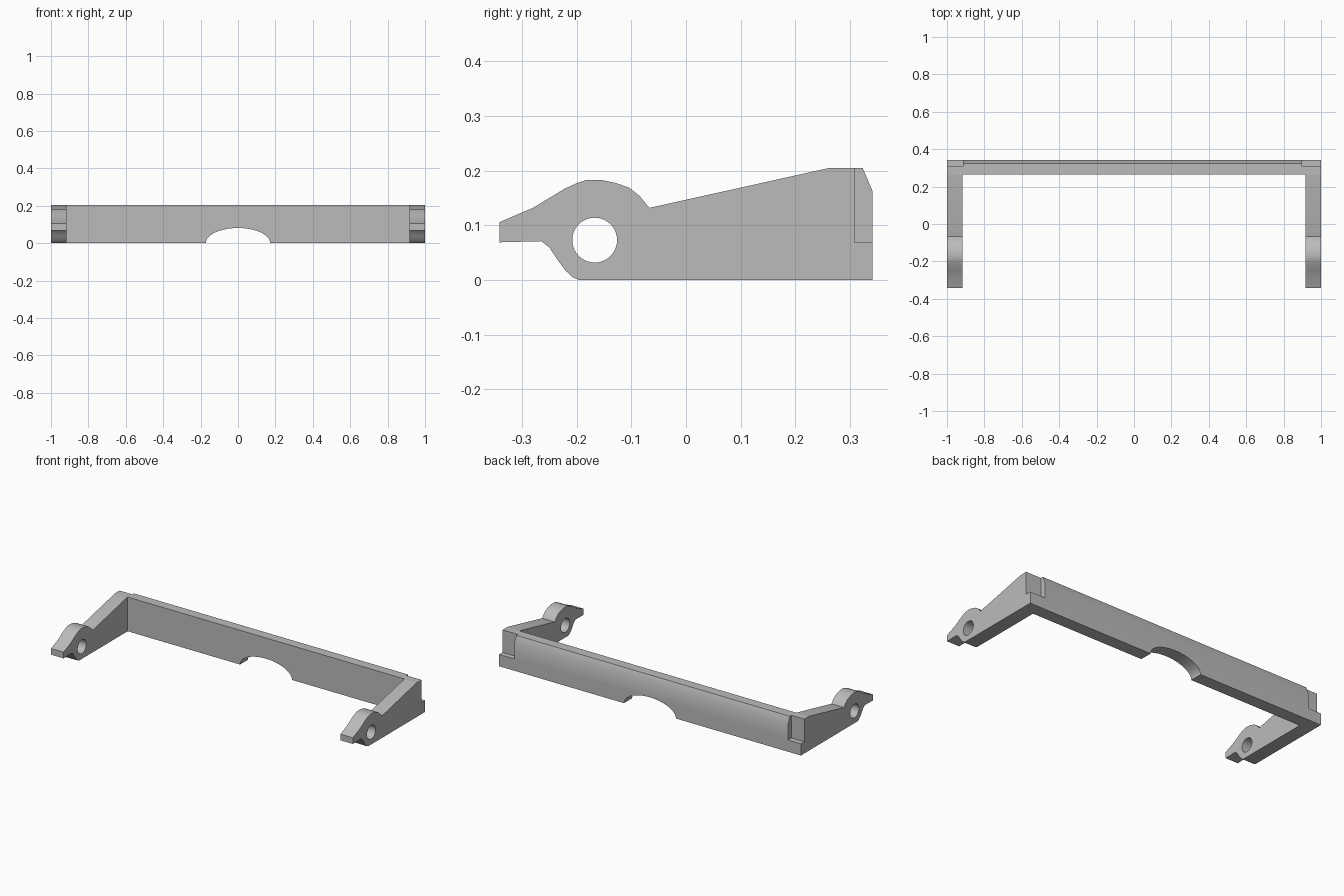
import bpy, bmesh, math
from mathutils import Vector

cube = bpy.data.objects.get("Cube")
if cube:
    bpy.data.objects.remove(cube)

grey = bpy.data.materials.new("plain grey")
grey.use_nodes = True
colour = (0.5, 0.5, 0.5, 1)
grey.diffuse_color = colour
grey.node_tree.nodes["Principled BSDF"].inputs["Base Color"].default_value = colour


def prism(name, points, offset):
    """Extrude a closed outline of 3D points into a solid."""
    bm = bmesh.new()
    face = bm.faces.new([bm.verts.new(p) for p in points])
    top = bmesh.ops.extrude_face_region(bm, geom=[face])
    moved = [v for v in top["geom"] if isinstance(v, bmesh.types.BMVert)]
    bmesh.ops.translate(bm, verts=moved, vec=Vector(offset))
    bmesh.ops.recalc_face_normals(bm, faces=bm.faces[:])
    mesh = bpy.data.meshes.new(name)
    bm.to_mesh(mesh)
    bm.free()
    mesh.materials.append(grey)
    obj = bpy.data.objects.new(name, mesh)
    bpy.context.collection.objects.link(obj)
    return obj


def side_prism(name, outline, x0, x1):
    return prism(name, [(x0, y, z) for y, z in outline], (x1 - x0, 0, 0))


def ellipse(cx, cz, rx, rz, n):
    return [(cx + rx * math.cos(math.tau * i / n), cz + rz * math.sin(math.tau * i / n))
            for i in range(n)]


def combine(target, tool, operation):
    tool.hide_render = True
    mod = target.modifiers.new("combine", 'BOOLEAN')
    mod.operation, mod.solver, mod.object = operation, 'EXACT', tool
    bpy.context.view_layer.objects.active = target
    bpy.ops.object.modifier_apply(modifier=mod.name)
    bpy.data.objects.remove(tool)


# Rear cross bar with a chamfered upper back edge
bar = [(0.265, 0), (0.341, 0), (0.341, 0.163), (0.323, 0.205), (0.265, 0.205)]
frame = side_prism("bracket_frame", bar, -1, 1)

# Side arms with a rounded boss and a narrow front tip
arm = [(0.3, 0), (0.3, 0.205), (0.262, 0.205), (-0.067, 0.132), (-0.085, 0.154),
       (-0.104, 0.169), (-0.13, 0.178), (-0.155, 0.183), (-0.182, 0.183),
       (-0.2, 0.177), (-0.222, 0.167), (-0.25, 0.15), (-0.28, 0.132),
       (-0.32, 0.115), (-0.341, 0.106), (-0.341, 0.069), (-0.265, 0.071),
       (-0.25, 0.06), (-0.235, 0.037), (-0.22, 0.017), (-0.207, 0.005), (-0.195, 0)]
for side in (-1, 1):
    combine(frame, side_prism("arm", arm, side * 0.917, side), 'UNION')

# Pivot holes through both arms
combine(frame, side_prism("hole_cutter", ellipse(-0.167, 0.073, 0.041, 0.041, 40), -1.1, 1.1),
        'DIFFERENCE')

# Arched cut-out under the middle of the bar
arch = [(x, 0.2, z) for x, z in ellipse(0, 0, 0.172, 0.081, 64)]
combine(frame, prism("arch_cutter", arch, (0, 0.2, 0)), 'DIFFERENCE')

# Notches in the rear upper corners
notch = [(0.308, 0.07), (0.4, 0.07), (0.4, 0.3), (0.308, 0.3)]
for inner, outer in ((-0.914, -1.1), (0.899, 1.1)):
    combine(frame, side_prism("notch_cutter", notch, inner, outer), 'DIFFERENCE')

# Smooth curved parts, keep corners crisp
bpy.ops.object.select_all(action='DESELECT')
frame.select_set(True)
bpy.context.view_layer.objects.active = frame
bpy.ops.object.shade_smooth_by_angle(angle=math.radians(30))
